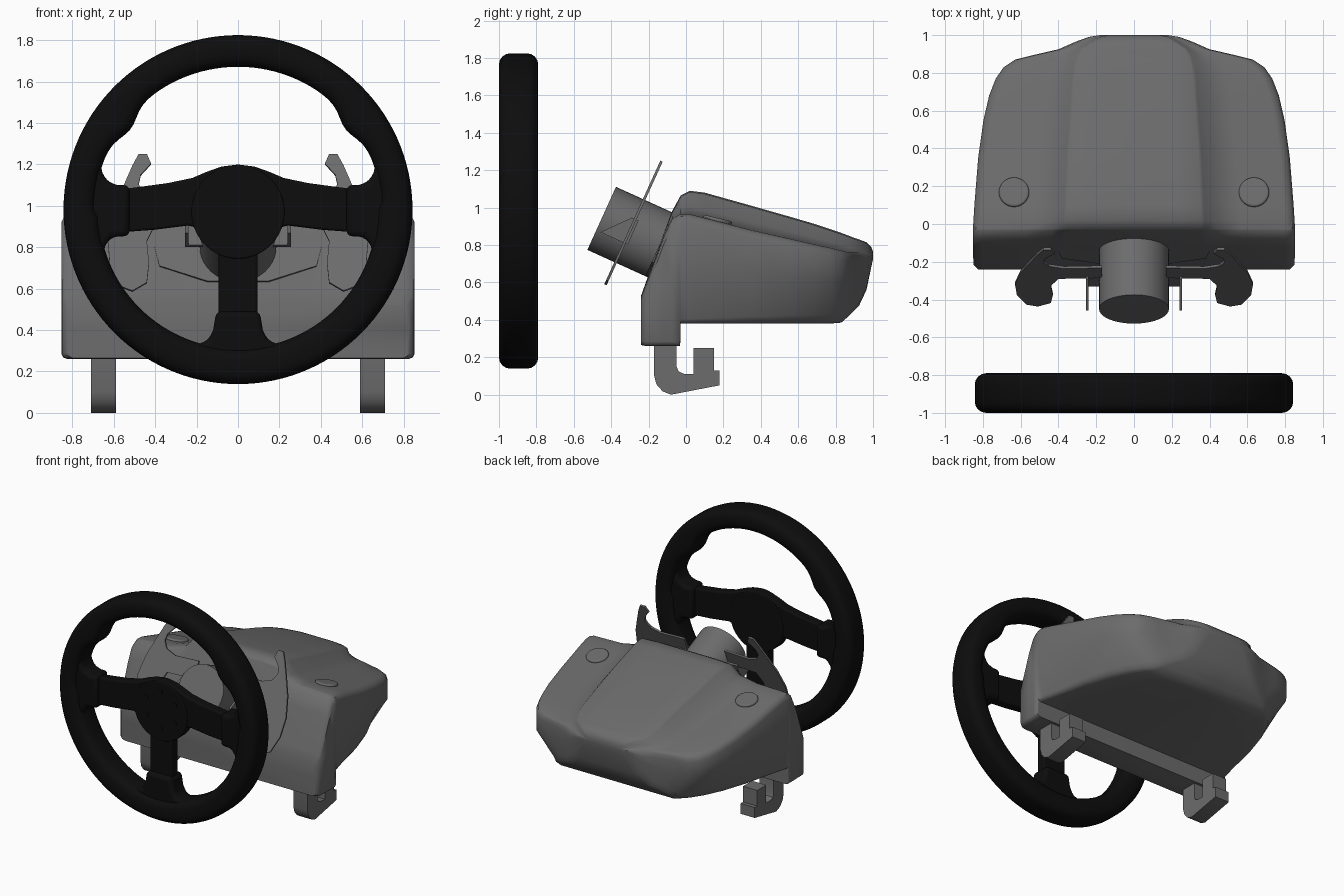
import bpy, bmesh, math
from mathutils import Matrix

black = bpy.data.materials.new("black_rubber")
black.diffuse_color = (0.004, 0.004, 0.004, 1)
grey = bpy.data.materials.new("dark_grey_plastic")
grey.diffuse_color = (0.15, 0.15, 0.15, 1)
TILT = Matrix.Translation((0, -0.28, 0.92)) @ Matrix.Rotation(math.radians(-24.4), 4, 'X')


def finish(name, bm, mat=grey, bevel=0, matrix=None, angle=35):
    bmesh.ops.recalc_face_normals(bm, faces=bm.faces)
    me = bpy.data.meshes.new(name)
    bm.to_mesh(me)
    bm.free()
    ob = bpy.data.objects.new(name, me)
    bpy.context.collection.objects.link(ob)
    me.materials.append(mat)
    if matrix:
        ob.matrix_world = matrix
    if bevel:
        m = ob.modifiers.new("bevel", 'BEVEL')
        m.width, m.segments, m.limit_method = bevel, 3, 'ANGLE'
    bpy.ops.object.select_all(action='DESELECT')
    ob.select_set(True)
    bpy.context.view_layer.objects.active = ob
    bpy.ops.object.shade_smooth_by_angle(angle=math.radians(angle))
    return ob


def skin(bm, rings, close=False):
    """Join equal-length rings of points with quads; cap the ends if open."""
    vs = [[bm.verts.new(p) for p in r] for r in rings]
    n = len(vs[0])
    pairs = list(zip(vs, vs[1:])) + ([(vs[-1], vs[0])] if close else [])
    for a, b in pairs:
        for i in range(n):
            j = (i + 1) % n
            bm.faces.new((a[i], a[j], b[j], b[i]))
    if not close:
        bm.faces.new(vs[0])
        bm.faces.new(vs[-1])


def prism(name, pts, a, b, axis='y', **kw):
    bm = bmesh.new()
    place = (lambda p, d: (p[0], d, p[1])) if axis == 'y' else (lambda p, d: (d, p[0], p[1]))
    skin(bm, [[place(p, d) for p in pts] for d in (a, b)])
    return finish(name, bm, **kw)


def circle(cx, cz, r, n=40):
    return [(cx + r * math.cos(2 * math.pi * i / n), cz + r * math.sin(2 * math.pi * i / n)) for i in range(n)]


def mirrored(half):
    return half + [(-x, z) for x, z in reversed(half) if abs(x) > 1e-6]


# Wheel rim: rounded section with thumb bumps on the inside
def rim_section(t):
    c, s = math.cos(t), math.sin(t)
    lift = math.degrees(math.atan2(s, abs(c)))
    r_in = (0.69 if s > 0 else 0.672) - 0.042 * math.exp(-((lift - 37) / 8) ** 2)
    r_mid, hw, hd, k = (0.843 + r_in) / 2, (0.843 - r_in) / 2, 0.105, 0.06
    ring = []
    for q, (sx, sy) in enumerate(((1, 1), (-1, 1), (-1, -1), (1, -1))):
        for i in range(5):
            a = math.radians(90 * q + 22.5 * i)
            r = r_mid + sx * (hw - k) + k * math.cos(a)
            ring.append((r * c, -0.895 + sy * (hd - k) + k * math.sin(a), 0.982 + r * s))
    return ring


bm = bmesh.new()
skin(bm, [rim_section(2 * math.pi * i / 120) for i in range(120)], close=True)
finish("wheel_rim", bm, mat=black)

# Three-armed spoke plate with raised hub disc and bolts
plate = mirrored([(0, 1.2), (0.08, 1.19), (0.15, 1.165), (0.22, 1.135), (0.34, 1.11), (0.6, 1.075),
                  (0.6, 0.87), (0.4, 0.885), (0.24, 0.905), (0.16, 0.885), (0.115, 0.84),
                  (0.095, 0.77), (0.095, 0.4)])
prism("spoke_plate", plate, -0.935, -0.86, mat=black, bevel=0.012)
prism("hub_disc", circle(0, 0.97, 0.225), -0.942, -0.855, mat=black, bevel=0.006)
for i in range(6):
    a = math.radians(60 * i + 30)
    prism("hub_bolt", circle(0.14 * math.cos(a), 0.98 + 0.14 * math.sin(a), 0.02, 12),
          -0.948, -0.935, mat=black)

# Pads blending the spokes into the rim
side_pad = [(0.525, 1.1), (0.58, 1.1), (0.63, 1.117), (0.655, 1.16), (0.665, 1.21), (0.73, 1.2),
            (0.77, 0.98), (0.72, 0.74), (0.655, 0.76), (0.64, 0.81), (0.61, 0.85), (0.525, 0.855)]
for s in (1, -1):
    prism("side_pad", [(s * x, z) for x, z in side_pad], -0.97, -0.82, mat=black, bevel=0.025)
prism("bottom_pad", mirrored([(0.105, 0.49), (0.12, 0.4), (0.145, 0.35), (0.2, 0.33),
                              (0.26, 0.33), (0.25, 0.24), (0.1, 0.2)]),
      -0.97, -0.82, mat=black, bevel=0.025)

# Base housing: y, half width, lower half width, ridge top, shoulder top, bottom, ridge half width
stations = [
    (-0.24, 0.825, 0.825, 0.53, 0.53, 0.265, 0.39),
    (-0.215, 0.85, 0.85, 0.60, 0.595, 0.26, 0.39),
    (-0.12, 0.853, 0.853, 0.86, 0.85, 0.26, 0.39),
    (-0.075, 0.853, 0.853, 0.98, 0.945, 0.26, 0.385),
    (-0.031, 0.853, 0.853, 1.06, 0.97, 0.26, 0.38),
    (-0.029, 0.853, 0.85, 1.065, 0.97, 0.38, 0.38),
    (0.02, 0.85, 0.84, 1.09, 0.97, 0.38, 0.375),
    (0.1, 0.845, 0.82, 1.08, 0.95, 0.38, 0.37),
    (0.35, 0.825, 0.77, 1.01, 0.885, 0.38, 0.36),
    (0.55, 0.797, 0.71, 0.953, 0.84, 0.38, 0.345),
    (0.68, 0.767, 0.65, 0.915, 0.81, 0.38, 0.335),
    (0.77, 0.732, 0.59, 0.885, 0.79, 0.38, 0.33),
    (0.83, 0.69, 0.54, 0.865, 0.775, 0.385, 0.32),
    (0.87, 0.63, 0.49, 0.85, 0.765, 0.42, 0.31),
    (0.895, 0.53, 0.44, 0.84, 0.765, 0.445, 0.30),
    (0.925, 0.40, 0.37, 0.83, 0.765, 0.475, 0.28),
    (0.965, 0.31, 0.28, 0.815, 0.765, 0.56, 0.22),
    (0.99, 0.24, 0.20, 0.79, 0.755, 0.68, 0.18),
    (1.0, 0.18, 0.15, 0.765, 0.745, 0.725, 0.13)]
bm = bmesh.new()
rings = []
for y, w, wl, top, sh, bot, rw in stations:
    k = min(0.05, (sh - bot) * 0.3)
    kb = k * (0.6 if y < 0 else min(1.2, 0.6 + y))
    mid = rw + (w - rw) * 0.12
    half = [(0, top), (rw * 0.6, top), (rw * 0.95, top - 0.006), (rw, top - 0.1 * (top - sh) - 0.004),
            (mid, sh + 0.3 * (top - sh)), (rw + (w - rw) * 0.4, sh), (w - k, sh - 0.005),
            (w - 0.3 * k, sh - 0.35 * k), (w, sh - k), (w, sh - 0.45 * (sh - bot)),
            (wl, bot + 0.8 * kb), (wl - 0.3 * kb, bot + 0.25 * kb), (wl - kb, bot), (0, bot)]
    rings.append([(x, y, z) for x, z in mirrored(half)])
skin(bm, rings)
finish("base_housing", bm, angle=45)

# Shoulder buttons
for s in (1, -1):
    m = Matrix.Translation((s * 0.635, 0.165, 0.92)) @ Matrix.Rotation(math.radians(76), 4, 'X')
    prism("shoulder_button", circle(0, 0, 0.08, 32), -0.025, 0.025, matrix=m, bevel=0.01)

# Tilted steering column and its collar
prism("steering_column", circle(0, -0.05, 0.185), -0.165, 0.35, matrix=TILT)
prism("column_collar", mirrored([(0, 0.03), (0.3, 0.03), (0.41, -0.02), (0.38, -0.15),
                                 (0.15, -0.23), (0, -0.23)]), 0.175, 0.25, matrix=TILT)

# Shift paddles with brackets
paddle = [(0.17, 0.13), (0.37, 0.12), (0.45, 0.15), (0.48, 0.2), (0.47, 0.25), (0.42, 0.31),
          (0.44, 0.36), (0.48, 0.36), (0.51, 0.3), (0.55, 0.2), (0.6, 0.07), (0.63, -0.08),
          (0.62, -0.22), (0.57, -0.34), (0.51, -0.365), (0.44, -0.32), (0.43, -0.22),
          (0.44, -0.1), (0.40, -0.01), (0.17, 0.0)]
bracket = [(-0.14, -0.12), (0.02, -0.12), (0.02, 0.02), (-0.02, 0.02)]
for s in (1, -1):
    prism("shift_paddle", [(s * x, z) for x, z in paddle], -0.007, 0.007, matrix=TILT)
    prism("paddle_bracket", bracket, s * 0.24, s * 0.255, axis='x', matrix=TILT)
    prism("bracket_web", [(s * x, z) for x, z in ((0.15, 0.02), (0.25, 0.02), (0.25, -0.12), (0.15, -0.12))],
          0.0, 0.02, matrix=TILT)

# Table clamps
clamp = [(-0.17, 0.3), (-0.17, 0.1), (-0.158, 0.055), (-0.125, 0.018), (-0.08, 0.0), (0.18, 0.05),
         (0.18, 0.13), (0.15, 0.13), (0.15, 0.25), (0.04, 0.25), (0.04, 0.11), (-0.015, 0.112),
         (-0.04, 0.125), (-0.05, 0.15), (-0.05, 0.3)]
for s in (1, -1):
    prism("table_clamp", clamp, s * 0.59, s * 0.71, axis='x')
